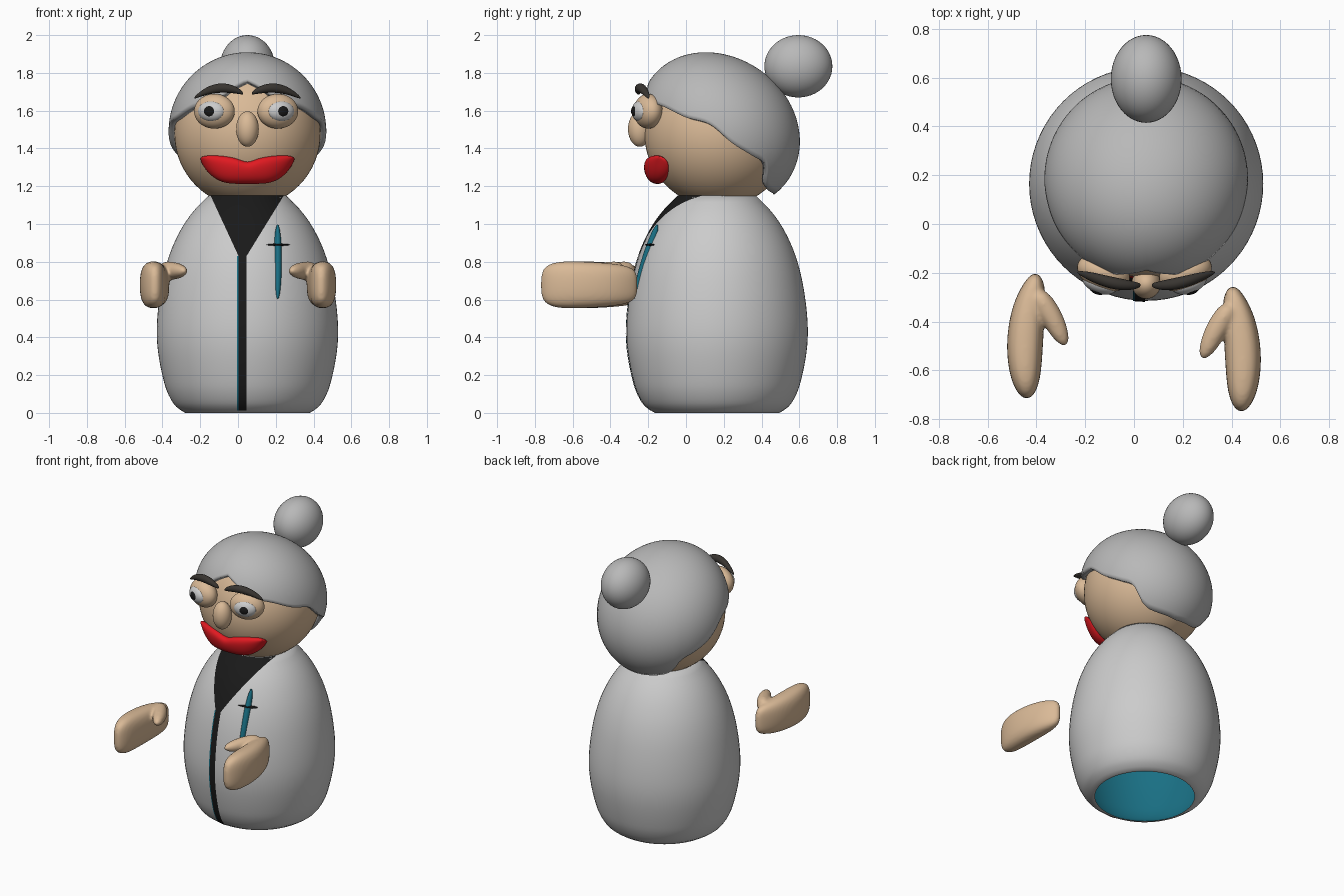
import bpy, bmesh, math
from mathutils import Vector

if "Cube" in bpy.data.objects:
    bpy.data.objects.remove(bpy.data.objects["Cube"])

CX, CY = 0.05, 0.165          # body axis


def mat(name, r, g, b):
    m = bpy.data.materials.new(name)
    m.diffuse_color = (r, g, b, 1)
    m.use_nodes = True
    m.node_tree.nodes["Principled BSDF"].inputs["Base Color"].default_value = m.diffuse_color
    return m


SKIN = mat("skin", 0.70, 0.49, 0.31)
HAIR = mat("hair_grey", 0.48, 0.48, 0.48)
EYE = mat("eye_grey", 0.55, 0.55, 0.55)
BLACK = mat("black", 0.01, 0.01, 0.01)
BROW = mat("brow_dark", 0.04, 0.035, 0.03)
RED = mat("lip_red", 0.75, 0.01, 0.015)
TEAL = mat("teal", 0.01, 0.16, 0.23)


def interp(tab, t):
    """Smooth interpolation through a table of (t, value)."""
    n = len(tab)
    i = max(0, min(n - 2, sum(1 for p in tab if p[0] <= t) - 1))

    def slope(k):
        a, b = tab[max(k - 1, 0)], tab[min(k + 1, n - 1)]
        return (b[1] - a[1]) / (b[0] - a[0])
    (t0, v0), (t1, v1) = tab[i], tab[i + 1]
    h = t1 - t0
    s = (t - t0) / h
    return ((2*s**3 - 3*s*s + 1) * v0 + (s**3 - 2*s*s + s) * h * slope(i)
            + (3*s*s - 2*s**3) * v1 + (s**3 - s*s) * h * slope(i + 1))


def grid(name, rows, material=None, wrap=False, cap0=False, cap1=False):
    """Mesh from rows of points, optionally closed around and capped."""
    n = len(rows[0])
    faces = []
    for i in range(len(rows) - 1):
        for j in range(n if wrap else n - 1):
            k = (j + 1) % n
            faces.append((i*n + j, i*n + k, (i+1)*n + k, (i+1)*n + j))
    if cap0:
        faces.append(tuple(range(n))[::-1])
    if cap1:
        faces.append(tuple((len(rows) - 1) * n + j for j in range(n)))
    me = bpy.data.meshes.new(name)
    me.from_pydata([tuple(p) for r in rows for p in r], [], faces)
    bm = bmesh.new()
    bm.from_mesh(me)
    bmesh.ops.remove_doubles(bm, verts=bm.verts, dist=1e-5)
    bmesh.ops.recalc_face_normals(bm, faces=bm.faces)
    bm.to_mesh(me)
    bm.free()
    ob = bpy.data.objects.new(name, me)
    bpy.context.collection.objects.link(ob)
    if material:
        me.materials.append(material)
    smooth(ob)
    return ob


def smooth(ob, angle=50):
    bpy.ops.object.select_all(action='DESELECT')
    ob.select_set(True)
    bpy.context.view_layer.objects.active = ob
    bpy.ops.object.shade_smooth_by_angle(angle=math.radians(angle))


def ball(name, loc, rad, material=None, rot=(0, 0, 0), seg=40):
    bpy.ops.mesh.primitive_uv_sphere_add(segments=seg, ring_count=seg // 2, location=loc, rotation=rot)
    ob = bpy.context.object
    ob.name = name
    ob.scale = rad
    if material:
        ob.data.materials.append(material)
    smooth(ob, 180)
    return ob


def loft(name, secs, material, power=1.0, n=16):
    """Closed tube through sections (centre, half axis a, half axis b)."""
    rows = []
    for c, a, b in secs:
        row = []
        for k in range(n):
            t = 2 * math.pi * k / n
            co, si = math.cos(t), math.sin(t)
            co = math.copysign(abs(co) ** power, co)
            si = math.copysign(abs(si) ** power, si)
            row.append(Vector(c) + Vector(a) * co + Vector(b) * si)
        rows.append(row)
    ob = grid(name, rows, material, True, True, True)
    ob.modifiers.new("subsurf", 'SUBSURF').levels = 2
    ob.modifiers["subsurf"].render_levels = 2
    smooth(ob, 180)
    return ob


# Coat: turned bell shape, open underneath, with a teal lining
PROFILE = [(0, .33), (.03, .375), (.08, .41), (.15, .438), (.3, .47), (.42, .48), (.55, .473),
           (.69, .452), (.8, .425), (.9, .388), (1.0, .335), (1.08, .275), (1.15, .205)]
ZS = [1.15 * (i / 40) ** 1.2 for i in range(41)]


def ring(r, z, n=72):
    return [(CX + r * math.cos(2*math.pi*k/n), CY + r * math.sin(2*math.pi*k/n), z) for k in range(n)]


grid("coat", [ring(.315, 0)] + [ring(interp(PROFILE, z), z) for z in ZS], None, True, cap1=True)
grid("coat_lining", [ring(interp(PROFILE, z) - .015, z) for z in ZS[:-1]], TEAL, True, cap1=True)


# Shirt front: V neck and long centre strip lying on the coat
def patch(name, spans, material, off):
    rows = []
    for z, x0, x1 in spans:
        r = interp(PROFILE, z) + off
        rows.append([(x, CY - math.sqrt(max(r*r - (x - CX)**2, 0)), z)
                     for x in (x0 + (x1 - x0) * k / 16 for k in range(17))])
    return grid(name, rows, material)


strip_z = [.012 + (.83 - .012) * i / 30 for i in range(31)]
patch("shirt_strip", [(z, .003, .045) for z in strip_z], BLACK, .004)
patch("shirt_edge", [(z, -.004, .004) for z in strip_z], TEAL, .003)
patch("shirt_v_neck", [(.83 + .32*s, .003 - .148*s, .045 + .197*s)
                       for s in (i / 16 for i in range(17))], BLACK, .004)

# Pen and its clip on the chest
ball("pen", (.21, -.212, .8), (.022, .026, .207), TEAL, (math.radians(-17), 0, 0), 24)
ball("pen_clip", (.21, -.192, .89), (.067, .02, .006), BLACK, (0, 0, math.radians(14)), 16)

# Head and bun
ball("head", (CX, .17, 1.48), (.387, .39, .39), SKIN, seg=64)
ball("hair_bun", (CX, .595, 1.835), (.145, .18, .165), HAIR, seg=48)

# Hair: tilted ellipsoid cap trimmed along a hairline (azimuth, elevation)
HAIRLINE = [(0, 36), (10, 31), (24, 22), (45, 17), (64, 10), (82, 5), (99, -9), (115, -18),
            (128, -25), (135, -39), (146, -46), (180, -50)]
cols, steps = 120, 28
rows = []
for i in range(steps + 1):
    row = []
    for j in range(cols):
        az = 360 * j / cols
        end = interp(HAIRLINE, min(az, 360 - az))
        el = math.radians(90 - (90 - end) * i / steps)
        a = math.radians(az)
        d = Vector((math.sin(a) * math.cos(el), -math.cos(a) * math.cos(el), math.sin(el)))
        u = -.77 * d.y + .64 * d.z
        v = .64 * d.y + .77 * d.z
        r = ((d.x / .4175)**2 + (u / (.465 if u > 0 else .44))**2 + (v / .385)**2) ** -.5
        row.append(Vector((CX, .185, 1.49)) + d * r)
    rows.append(row)
hair = grid("hair", rows, HAIR, True)
sol = hair.modifiers.new("thickness", 'SOLIDIFY')
sol.thickness = .035
sol.offset = -1

# Nose
ball("nose", (CX, -.245, 1.503), (.06, .062, .094), SKIN)

# Eyes and brows, mirrored about the face centre
for s, side in ((-1, "left"), (1, "right")):
    ex = .043 + s * .168
    yaw = (0, 0, math.radians(20 * s))
    out = Vector((math.sin(yaw[2]), -math.cos(yaw[2]), 0))
    base = Vector((ex, -.2, 1.597))
    ball("eyelid_" + side, base, (.112, .072, .092), SKIN, yaw)
    ball("eyeball_" + side, base + out * .045, (.074, .042, .055), EYE, yaw)
    ball("pupil_" + side, base + out * .073, (.034, .02, .03), BLACK, yaw, 24)
    brow = [(.022, -.25, 1.69, .006), (.04, -.253, 1.702, .015), (.09, -.25, 1.718, .024),
            (.15, -.24, 1.722, .026), (.21, -.222, 1.708, .022), (.26, -.205, 1.682, .013), (.283, -.198, 1.666, .004)]
    loft("eyebrow_" + side, [((CX + s*x, y, z), (0, -r, 0), (0, 0, r)) for x, y, z, r in brow], BROW)

# Lips: sections across the mouth (offset, low z, high z, y, depth)
half = [(.25, 1.335, 1.355, -.118, .012), (.215, 1.275, 1.364, -.128, .035), (.165, 1.232, 1.364, -.145, .046),
        (.11, 1.213, 1.36, -.16, .052), (.05, 1.211, 1.348, -.168, .052)]
mouth = [(-h[0],) + h[1:] for h in half] + [(0, 1.211, 1.322, -.168, .05)] + half[::-1]
loft("lips", [((CX + x, y, (lo + hi) / 2), (0, -r, 0), (0, -.018, (hi - lo) / 2))
              for x, lo, hi, y, r in mouth], RED, .85)

# Hands: palm and thumb fused into a mitten, mirrored about x = 0
palm = [(.405, -.255, .012, .06), (.408, -.285, .04, .095), (.425, -.36, .065, .112), (.442, -.46, .075, .122),
        (.449, -.57, .076, .127), (.446, -.67, .066, .127), (.442, -.735, .045, .11), (.44, -.77, .015, .07)]
thumb = [(.40, -.33, .035, .05), (.365, -.39, .05, .052), (.325, -.455, .045, .045),
         (.297, -.515, .036, .034), (.277, -.553, .012, .012)]
for s, dy, side in ((-1, .053, "left"), (1, 0, "right")):
    hand = loft("hand_" + side, [((s*x, y + dy, .678), (s*r, 0, 0), (0, 0, h))
                                 for x, y, r, h in palm], SKIN, .75)
    th = loft("thumb_" + side, [((s*x, y + dy, .752), (s*r*.85, -r*.5, 0), (0, 0, h))
                                for x, y, r, h in thumb], SKIN)
    bpy.ops.object.select_all(action='DESELECT')
    for ob in (th, hand):
        ob.select_set(True)
    bpy.context.view_layer.objects.active = hand
    bpy.ops.object.join()
    rm = hand.modifiers.new("fuse", 'REMESH')
    rm.mode = 'VOXEL'
    rm.voxel_size = .009
    rm.use_smooth_shade = True
    sm = hand.modifiers.new("soften", 'SMOOTH')
    sm.factor = .5
    sm.iterations = 8
